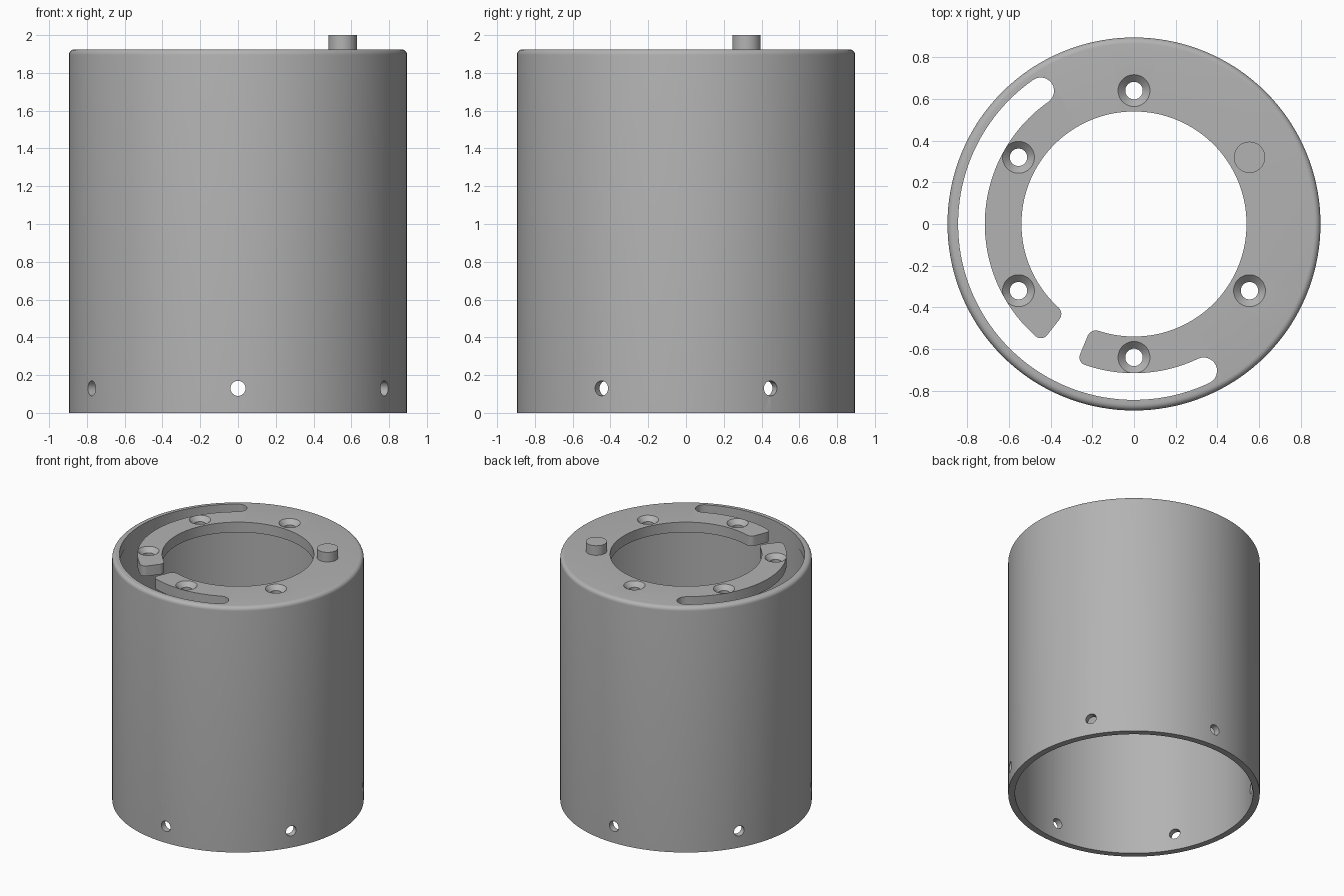
import bpy, bmesh
from math import sin, cos, pi, radians, degrees
from mathutils import Matrix, Vector

cube = bpy.data.objects.get("Cube")
if cube:
    bpy.data.objects.remove(cube)

OUTER, WALL, BORE = 0.895, 0.847, 0.54
TOP, PLATE, FILLET = 1.925, 0.08, 0.03
BOLT_RADIUS, SIDE_HOLE_Z = 0.64, 0.13
SEGMENTS = 144

grey = bpy.data.materials.new("satin grey")
grey.use_nodes = True
grey.diffuse_color = (0.45, 0.45, 0.45, 1)
grey.node_tree.nodes["Principled BSDF"].inputs["Base Color"].default_value = grey.diffuse_color


def make_object(name, bm):
    bmesh.ops.recalc_face_normals(bm, faces=bm.faces)
    mesh = bpy.data.meshes.new(name)
    bm.to_mesh(mesh)
    bm.free()
    mesh.materials.append(grey)
    obj = bpy.data.objects.new(name, mesh)
    bpy.context.collection.objects.link(obj)
    return obj


def revolve(name, profile, segments, place=Matrix()):
    """Closed solid of revolution; points on the axis become poles."""
    bm = bmesh.new()
    verts = [bm.verts.new((r, 0, z)) for r, z in profile]
    edges = [bm.edges.new((a, b)) for a, b in zip(verts, verts[1:] + verts[:1])]
    bmesh.ops.spin(bm, geom=verts + edges, cent=(0, 0, 0), axis=(0, 0, 1),
                   angle=2 * pi, steps=segments, use_merge=True)
    bmesh.ops.remove_doubles(bm, verts=bm.verts, dist=1e-5)
    bm.transform(place)
    return make_object(name, bm)


def cut(target, cutter):
    cutter.hide_render = True
    mod = target.modifiers.new("cut", 'BOOLEAN')
    mod.operation, mod.solver, mod.object = 'DIFFERENCE', 'EXACT', cutter
    bpy.context.view_layer.objects.active = target
    bpy.ops.object.modifier_apply(modifier=mod.name)
    bpy.data.objects.remove(cutter)


def polar(r, angle):
    return Vector((r * cos(radians(angle)), r * sin(radians(angle)), 0))


def arc(r, start, end):
    n = max(2, int(abs(end - start) / 2.5))
    return [polar(r, start + (end - start) * i / n) for i in range(n + 1)]


def corner(r, angle, r_side, a_side, radial_first):
    """Rounded finger corner; the sides point towards the finger's inside."""
    size, pts = 0.04, []
    for i in range(7):
        t = pi / 2 * i / 6
        t = t if radial_first else pi / 2 - t
        pts.append(polar(r + r_side * size * (1 - sin(t)),
                         angle + a_side * degrees(size / r) * (1 - cos(t))))
    return pts


def cap(r_mid, half, angle, side):
    """Half-round slot end running from the inner arc to the outer arc."""
    centre = polar(r_mid, angle)
    out = polar(1, angle)
    along = polar(1, angle + 90) * side
    return [centre + half * (-cos(pi * i / 12) * out + sin(pi * i / 12) * along)
            for i in range(1, 12)]


# Housing: thin tube with a bored top plate and rounded shoulder
shoulder = [(OUTER - FILLET + FILLET * cos(pi / 2 * i / 6),
             TOP - FILLET + FILLET * sin(pi / 2 * i / 6)) for i in range(7)]
housing = revolve("housing", [(OUTER, 0)] + shoulder +
                  [(BORE, TOP), (BORE, TOP - PLATE), (WALL, TOP - PLATE), (WALL, 0)], SEGMENTS)

# Curved slot and gap that leave two fingers in the top plate
IN, OUT = 0.716, 0.844
MID, HALF = (IN + OUT) / 2, (OUT - IN) / 2
GAP_A, GAP_B, SLOT_A, SLOT_B = 232, 247.5, 125, 295.4
turn_in, turn_out = degrees(0.04 / BORE), degrees(0.04 / IN)
outline = corner(BORE, GAP_A, 1, -1, False)[::1]
outline += corner(IN, GAP_A, -1, -1, True)
outline += arc(IN, GAP_A - turn_out, SLOT_A)[1:]
outline += cap(MID, HALF, SLOT_A, -1)
outline += arc(OUT, SLOT_A, SLOT_B)
outline += cap(MID, HALF, SLOT_B, 1)[::-1]
outline += arc(IN, SLOT_B, GAP_B + turn_out)
outline += corner(IN, GAP_B, -1, 1, False)[1:]
outline += corner(BORE, GAP_B, 1, 1, True)
# Close the outline inside the bore
outline += [polar(BORE - 0.1, GAP_B + turn_in), polar(BORE - 0.1, GAP_A - turn_in)]

bm = bmesh.new()
face = bm.faces.new([bm.verts.new(p + Vector((0, 0, TOP - PLATE - 0.03))) for p in outline])
grown = bmesh.ops.extrude_face_region(bm, geom=[face])["geom"]
bmesh.ops.translate(bm, vec=(0, 0, PLATE + 0.1),
                    verts=[v for v in grown if isinstance(v, bmesh.types.BMVert)])
cut(housing, make_object("slot_cutter", bm))

# Countersunk screw holes in the top plate
SINK, HOLE = 0.0765, 0.042
screw = [(0, 0.05), (SINK, 0.05), (SINK, 0), (HOLE, HOLE - SINK), (HOLE, -0.15), (0, -0.15)]
for angle in range(90, 360, 60):
    place = Matrix.Translation(polar(BOLT_RADIUS, angle) + Vector((0, 0, TOP)))
    cut(housing, revolve("screw_cutter", screw, 40, place))

# Radial holes around the lower edge
drill = [(0, 0.7), (0.04, 0.7), (0.04, 1), (0, 1)]
for angle in range(30, 390, 60):
    place = (Matrix.Translation((0, 0, SIDE_HOLE_Z)) @ Matrix.Rotation(radians(angle), 4, 'Z')
             @ Matrix.Rotation(pi / 2, 4, 'Y'))
    cut(housing, revolve("drill_cutter", drill, 32, place))

# Locating pin on the top plate
pin_place = Matrix.Translation(polar(BOLT_RADIUS, 30))
pin = revolve("locating_pin", [(0, TOP - 0.02), (0.075, TOP - 0.02), (0.075, 2), (0, 2)],
              48, pin_place)

for obj in (housing, pin):
    bpy.ops.object.select_all(action='DESELECT')
    obj.select_set(True)
    bpy.context.view_layer.objects.active = obj
    bpy.ops.object.shade_smooth_by_angle(angle=radians(30))
